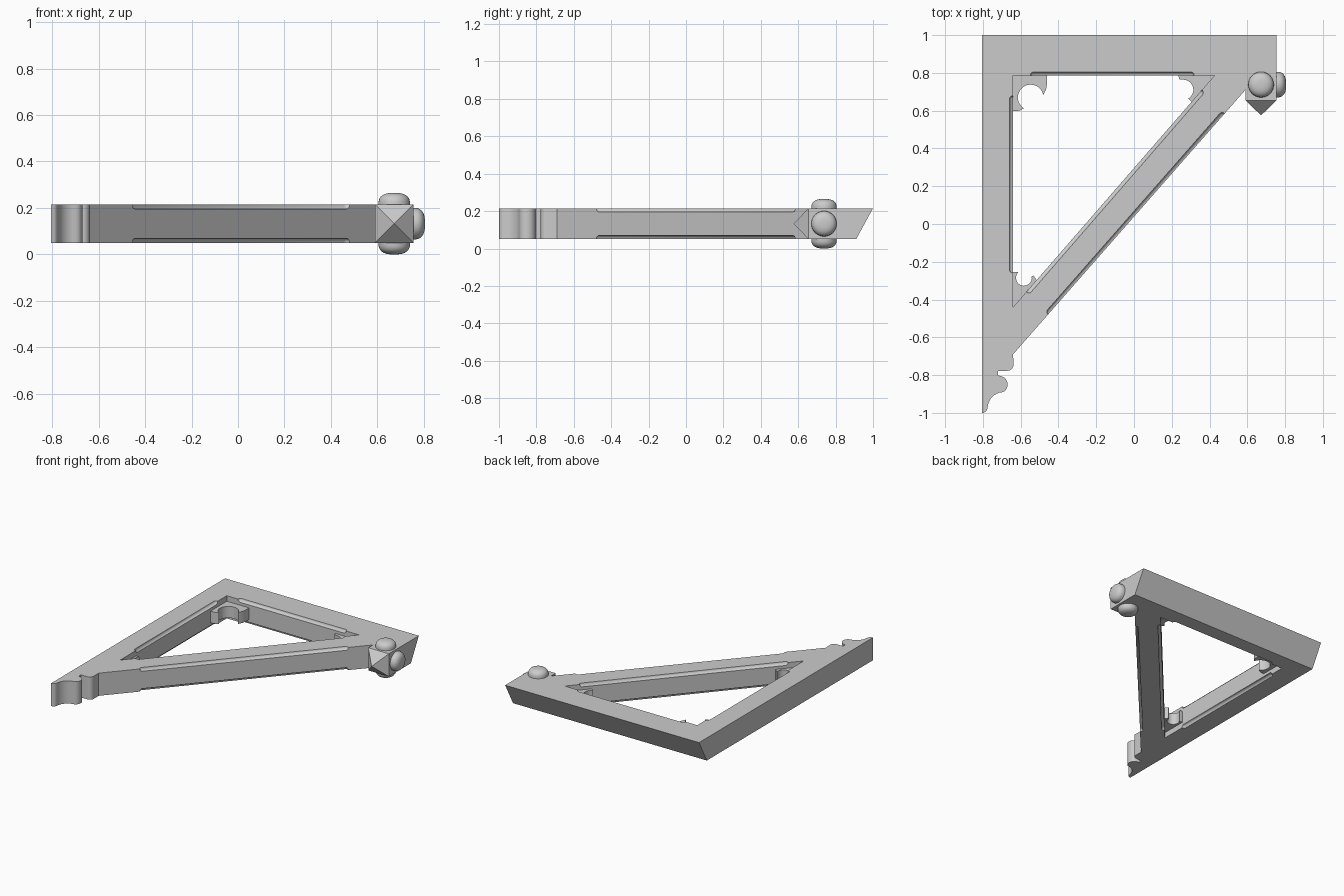
import bpy, bmesh
from math import sin, cos, radians, pi
from mathutils import Vector, Matrix

if "Cube" in bpy.data.objects:
    bpy.data.objects.remove(bpy.data.objects["Cube"], do_unlink=True)

BOTTOM, TOP = 0.05, 0.215
MID = (BOTTOM + TOP) / 2

grey = bpy.data.materials.new("plain grey")
grey.use_nodes = True
grey.diffuse_color = (0.6, 0.6, 0.6, 1)
grey.node_tree.nodes["Principled BSDF"].inputs["Base Color"].default_value = (0.6, 0.6, 0.6, 1)


def make(name, bm):
    bmesh.ops.recalc_face_normals(bm, faces=bm.faces)
    mesh = bpy.data.meshes.new(name)
    bm.to_mesh(mesh)
    bm.free()
    mesh.materials.append(grey)
    ob = bpy.data.objects.new(name, mesh)
    bpy.context.collection.objects.link(ob)
    return ob


def activate(ob):
    bpy.ops.object.select_all(action='DESELECT')
    ob.select_set(True)
    bpy.context.view_layer.objects.active = ob


def smooth(ob, angle=32):
    activate(ob)
    bpy.ops.object.shade_smooth_by_angle(angle=radians(angle))


def cut(ob, cutter):
    cutter.hide_render = True
    mod = ob.modifiers.new("cut", 'BOOLEAN')
    mod.operation, mod.solver, mod.object = 'DIFFERENCE', 'EXACT', cutter
    activate(ob)
    bpy.ops.object.modifier_apply(modifier=mod.name)
    bpy.data.objects.remove(cutter, do_unlink=True)


def prism(points, z0, z1):
    bm = bmesh.new()
    face = bm.faces.new([bm.verts.new((x, y, z0)) for x, y in points])
    new = bmesh.ops.extrude_face_region(bm, geom=[face])["geom"]
    for v in new:
        if isinstance(v, bmesh.types.BMVert):
            v.co.z = z1
    return bm


def arc(cx, cy, r, start, end, steps=14, ry=None):
    ry = ry or r
    angles = [radians(start + (end - start) * i / steps) for i in range(steps + 1)]
    return [(cx + r * cos(a), cy + ry * sin(a)) for a in angles]


# Triangular frame with a scrolled foot and a square end block
scroll = (arc(-0.67, -0.745, 0.032, 0, -90, 6) + [(-0.72, -0.777), (-0.72, -0.802)]
          + arc(-0.715, -0.85, 0.046, 80, -50, 10, 0.046)
          + arc(-0.69, -0.975, 0.085, 95, 180, 8)
          + arc(-0.805, -0.97, 0.03, 0, -90, 6))
frame_bm = prism([(-0.805, 1), (0.755, 1), (0.755, 0.655), (0.59, 0.655), (0.59, 0.71),
                  (-0.64, -0.69)] + scroll, BOTTOM, TOP)
for v in frame_bm.verts:  # back face leans in toward the bottom
    if v.co.y > 0.99 and v.co.z < MID:
        v.co.y = 0.91
frame = make("bracket_frame", frame_bm)

# Triangular opening
corner_back, corner_right, corner_front = (-0.64, 0.785), (0.425, 0.785), (-0.64, -0.44)
cut(frame, make("opening_cutter",
                prism([corner_back, corner_right, corner_front], BOTTOM - 0.1, TOP + 0.1)))

# Stopped cove grooves along the beam edges, top and bottom
R = 0.02
grooves = bmesh.new()
for a, b in [((-0.64, -0.26), (-0.64, 0.68)), ((-0.55, 0.785), (0.32, 0.785)),
             ((-0.57, -0.36), (0.36, 0.71)), ((-0.455, -0.48), (0.48, 0.585))]:
    for z in (BOTTOM, TOP):
        p, q = Vector((*a, z)), Vector((*b, z))
        half = (q - p).length / 2 - R
        part = bmesh.ops.create_uvsphere(grooves, u_segments=16, v_segments=7, radius=R)["verts"]
        for v in part:
            v.co.z += half if v.co.z > 0 else -half
        turn = (q - p).to_track_quat('Z', 'Y').to_matrix().to_4x4()
        bmesh.ops.transform(grooves, verts=part, matrix=Matrix.Translation((p + q) / 2) @ turn)
cut(frame, make("groove_cutter", grooves))
smooth(frame)

# Cusped fillets in the corners of the opening
cusps = {
    "back_corner_cusp": [corner_back, (-0.64, 0.597), (-0.605, 0.6)]
    + arc(-0.547, 0.67, 0.068, 238, 12) + [(-0.465, 0.715), (-0.46, 0.745), (-0.46, 0.785)],
    "right_corner_cusp": [corner_right, (0.235, 0.785), (0.24, 0.765)]
    + arc(0.26, 0.71, 0.054, 95, -60) + [(0.305, 0.647)],
    "front_corner_cusp": [corner_front, (-0.64, -0.255), (-0.615, -0.255)]
    + arc(-0.583, -0.285, 0.042, 135, 370) + [(-0.533, -0.272), (-0.515, -0.296)],
}
for name, points in cusps.items():
    smooth(make(name, prism(points, MID - 0.042, MID + 0.042)))

# Pyramid point on the front of the end block
bm = bmesh.new()
base = [bm.verts.new((x, 0.655, z)) for x, z in
        ((0.59, BOTTOM), (0.755, BOTTOM), (0.755, TOP), (0.59, TOP))]
tip = bm.verts.new((0.6725, 0.575, MID))
bm.faces.new(base)
for i in range(4):
    bm.faces.new((base[i], base[(i + 1) % 4], tip))
make("block_point", bm)


# Rounded studs on three sides of the end block
def stud(name, centre, direction, radius=0.068, height=0.05):
    bm = bmesh.new()
    ring = []
    for i in range(11):
        t = i / 10 * pi / 2
        ring.append(bm.verts.new((radius * max(cos(t), 0) ** 0.75, 0, height * sin(t) ** 0.75)))
    edges = [bm.edges.new(pair) for pair in zip(ring, ring[1:])]
    bmesh.ops.spin(bm, geom=ring + edges, cent=(0, 0, 0), axis=(0, 0, 1),
                   angle=2 * pi, steps=32)
    bmesh.ops.remove_doubles(bm, verts=bm.verts, dist=0.0005)
    turn = Vector(direction).to_track_quat('Z', 'Y').to_matrix().to_4x4()
    bm.transform(Matrix.Translation(centre) @ turn)
    smooth(make(name, bm), 50)


stud("top_stud", (0.6725, 0.738, TOP), (0, 0, 1))
stud("bottom_stud", (0.6725, 0.738, BOTTOM), (0, 0, -1))
stud("side_stud", (0.755, 0.738, MID), (1, 0, 0))
